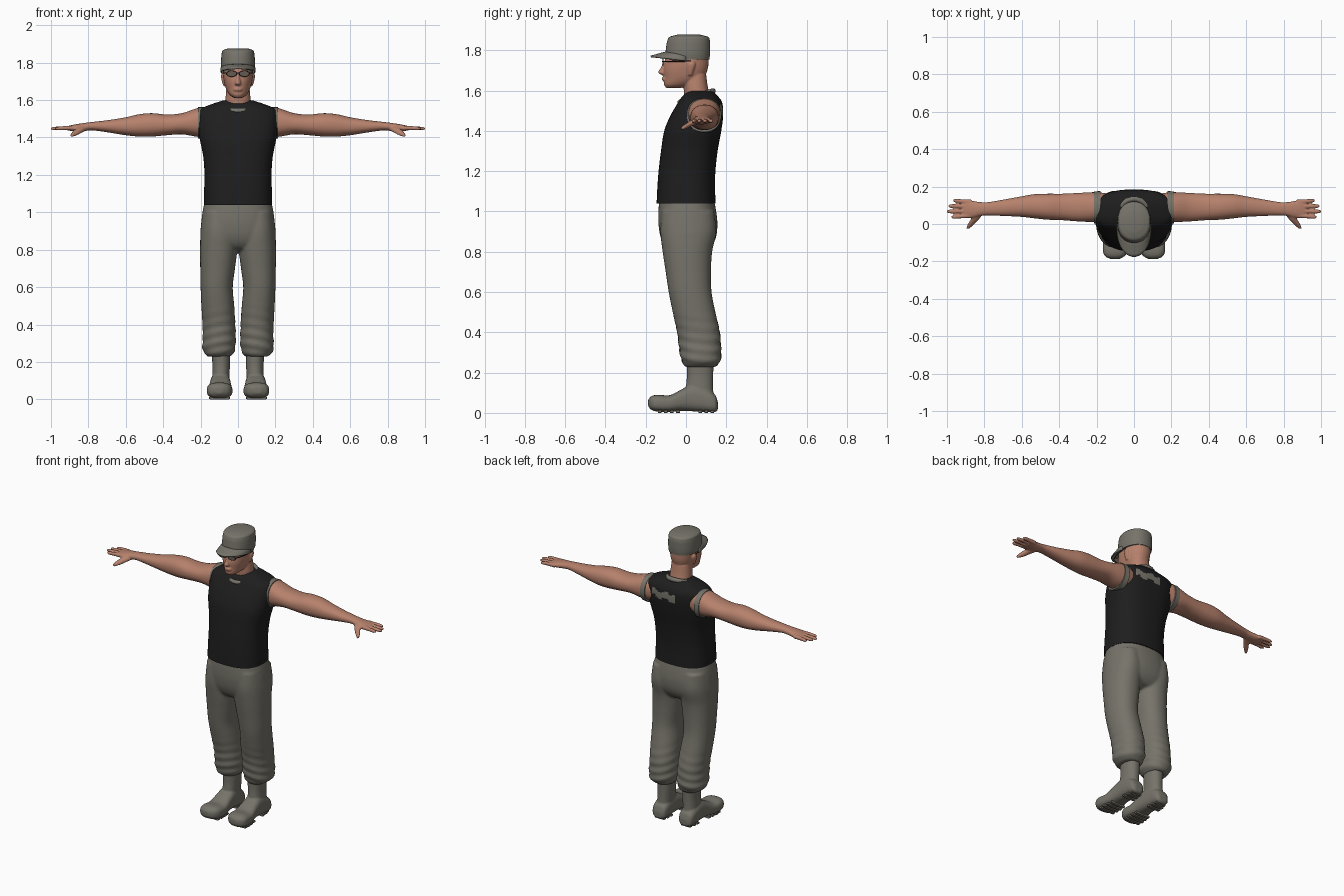
import bpy, bmesh, math


def material(name, r, g, b):
    m = bpy.data.materials.new(name)
    m.diffuse_color = (r, g, b, 1)
    return m


SKIN = material("skin", 0.47, 0.22, 0.15)
CLOTH = material("grey cloth", 0.18, 0.172, 0.142)
BLACK = material("black shirt", 0.013, 0.013, 0.013)
FRAME = material("dark frame", 0.02, 0.018, 0.016)
LENS = material("lens", 0.13, 0.10, 0.085)


def loft(bm, stations, axis=2, n=32, p=2.2, sub=6, side=1, wob=0):
    """Skin rounded rings along an axis; station = (t, a0, a1, b0, b1)."""
    S = sorted(stations)
    tan = []
    for i in range(len(S)):
        lo, hi = S[max(i - 1, 0)], S[min(i + 1, len(S) - 1)]
        tan.append([(hi[k] - lo[k]) / (hi[0] - lo[0]) for k in range(5)])
    rows = []
    for i in range(len(S) - 1):
        h = S[i + 1][0] - S[i][0]
        for j in range(sub + (i == len(S) - 2)):
            u = j / sub
            row = [S[i][0] + u * h]
            for k in range(1, 5):
                row.append((2*u**3 - 3*u**2 + 1) * S[i][k] + (u**3 - 2*u**2 + u) * h * tan[i][k]
                           + (3*u**2 - 2*u**3) * S[i + 1][k] + (u**3 - u**2) * h * tan[i + 1][k])
            rows.append(row)
    rings = []
    for t, a0, a1, b0, b1 in rows:
        ring = []
        for q in range(n):
            w = 2 * math.pi * q / n
            c, s = math.cos(w), math.sin(w)
            f = 1 + wob * max(0, min(1, (0.52 - t) / 0.2)) * math.sin(t * 115 + 2.5 * math.sin(w + 1) + side)
            a = (a0 + a1) / 2 + f * (a1 - a0) / 2 * math.copysign(abs(c) ** (2 / p), c)
            b = (b0 + b1) / 2 + f * (b1 - b0) / 2 * math.copysign(abs(s) ** (2 / p), s)
            co = {0: (t, a, b), 1: (a, t, b), 2: (a, b, t)}[axis]
            ring.append(bm.verts.new((co[0] * side, co[1], co[2])))
        rings.append(ring)
    faces = [bm.faces.new(rings[0]), bm.faces.new(rings[-1])]
    for r0, r1 in zip(rings, rings[1:]):
        for q in range(n):
            faces.append(bm.faces.new((r0[q], r0[(q + 1) % n], r1[(q + 1) % n], r1[q])))
    bmesh.ops.recalc_face_normals(bm, faces=faces)


def finish(name, bm, mats, voxel=0, smooth=0, mirror=False):
    """Make the object; voxel fuses overlapping shells into one skin."""
    me = bpy.data.meshes.new(name)
    bm.to_mesh(me)
    bm.free()
    ob = bpy.data.objects.new(name, me)
    bpy.context.collection.objects.link(ob)
    for m in mats:
        me.materials.append(m)
    bpy.ops.object.select_all(action='DESELECT')
    ob.select_set(True)
    bpy.context.view_layer.objects.active = ob
    bpy.ops.object.shade_smooth_by_angle(angle=math.radians(50))
    if voxel:
        ob.modifiers.clear()
        r = ob.modifiers.new("fuse", 'REMESH')
        r.mode, r.voxel_size, r.use_smooth_shade = 'VOXEL', voxel, True
        s = ob.modifiers.new("soften", 'SMOOTH')
        s.factor, s.iterations = 0.5, smooth
    if mirror:
        ob.modifiers.new("mirror", 'MIRROR')
    return ob


def sym(rows):
    return [(t, -x, x, y0, y1) for t, x, y0, y1 in rows]


# Head, jaw, nose, lips, ears and neck
bm = bmesh.new()
loft(bm, sym([(1.50, .08, 0, .125), (1.57, .07, -.008, .118), (1.62, .066, -.012, .108), (1.68, .06, -.01, .1)]))
loft(bm, sym([(1.612, .022, -.098, -.03), (1.628, .045, -.109, .03), (1.66, .064, -.109, .085), (1.70, .075, -.112, .106),
              (1.74, .08, -.106, .112), (1.79, .08, -.095, .11), (1.83, .05, -.06, .08)]))
loft(bm, sym([(1.676, .013, -.116, -.08), (1.688, .017, -.139, -.08), (1.71, .012, -.127, -.08), (1.745, .009, -.112, -.08)]), n=16)
loft(bm, sym([(1.645, .012, -.112, -.08), (1.652, .026, -.119, -.08), (1.664, .022, -.119, -.08), (1.67, .01, -.111, -.08)]), n=16)
for s in (1, -1):
    loft(bm, [(1.675, .066, .078, .01, .03), (1.70, .066, .086, .008, .038), (1.73, .066, .091, .008, .047),
              (1.745, .066, .086, .015, .04)], n=16, side=s)
finish("head", bm, [SKIN], .0045, 2)

# Arm with palm, fingers and thumb
bm = bmesh.new()
loft(bm, [(.12, .03, .16, 1.42, 1.55), (.2, .012, .17, 1.403, 1.56), (.3, .014, .166, 1.417, 1.53), (.38, .02, .162, 1.412, 1.523),
          (.46, .023, .162, 1.405, 1.53), (.53, .03, .16, 1.405, 1.524), (.6, .038, .148, 1.412, 1.508), (.7, .043, .13, 1.428, 1.492),
          (.78, .046, .117, 1.438, 1.483), (.82, .043, .117, 1.435, 1.478), (.86, .033, .123, 1.432, 1.472),
          (.9, .034, .128, 1.436, 1.464), (.915, .042, .12, 1.44, 1.46)], axis=0)
for y, dy, tip in ((.119, .006, .965), (.094, .002, .99), (.069, -.002, .998), (.044, -.006, .975)):
    m, e = y + dy / 2, y + dy
    loft(bm, [(.87, y - .012, y + .012, 1.438, 1.464), (.93, m - .011, m + .011, 1.439, 1.461),
              (tip - .012, e - .01, e + .01, 1.439, 1.457), (tip + .002, e - .005, e + .005, 1.443, 1.453)], axis=0, n=14)
loft(bm, [(.065, .80, .86, 1.435, 1.468), (.03, .825, .87, 1.424, 1.455), (0, .853, .888, 1.41, 1.436),
          (-.024, .88, .897, 1.403, 1.419)], axis=1, n=16)
finish("arm", bm, [SKIN], .0045, 2, True)

# Sleeveless shirt, with the worn patch on the upper back
bm = bmesh.new()
loft(bm, sym([(1.04, .183, -.146, .147), (1.12, .181, -.142, .144), (1.2, .179, -.136, .146), (1.3, .186, -.124, .157),
              (1.4, .206, -.108, .175), (1.47, .213, -.08, .184), (1.53, .213, -.046, .182), (1.555, .196, -.03, .172),
              (1.575, .15, -.015, .155), (1.597, .085, .012, .135)]), n=80, p=2.5, sub=8)
for f in bm.faces:
    x, y, z = f.calc_center_median()
    jag = .012 * math.sin(x * 70)
    if y > .1 and -.05 < x < .13 and 1.478 + jag < z < 1.522 + jag / 2:
        f.material_index = 1
finish("shirt", bm, [BLACK, CLOTH])

# Undershirt edge at the neck and armholes
bpy.ops.mesh.primitive_torus_add(location=(0, .052, 1.569), rotation=(math.radians(19), 0, 0), major_segments=48,
                                 minor_segments=12, major_radius=.08, minor_radius=.013)
collar = bpy.context.object
collar.name = "collar"
collar.scale = (1, 1.08, 1.1)
collar.data.materials.append(CLOTH)
bpy.ops.object.shade_smooth()
bm = bmesh.new()
loft(bm, [(.18, 0, .176, 1.39, 1.562), (.213, .004, .174, 1.394, 1.562)], axis=0)
finish("armhole_trim", bm, [CLOTH], mirror=True)

# Trousers: hips and two legs with bunched cuffs
bm = bmesh.new()
loft(bm, sym([(1.06, .178, -.132, .138), (1.0, .19, -.137, .15), (.93, .198, -.136, .156), (.86, .2, -.122, .145),
              (.81, .17, -.09, .11), (.795, .12, -.05, .07)]), n=48, p=2.4)
for s in (1, -1):
    loft(bm, [(1.0, .02, .188, -.12, .14), (.9, .002, .2, -.127, .15), (.8, .004, .203, -.116, .13), (.7, .016, .202, -.101, .124),
              (.6, .028, .2, -.086, .127), (.5, .02, .196, -.066, .146), (.4, .014, .19, -.044, .168), (.33, .012, .189, -.035, .173),
              (.275, .014, .19, -.026, .174), (.245, .025, .18, -.015, .163), (.228, .04, .16, 0, .145)], n=40, side=s, wob=.035)
finish("trousers", bm, [CLOTH], .008, 4)

# Boots
bm = bmesh.new()
loft(bm, [(.03, .05, .14, .01, .14), (.12, .046, .138, .0, .135), (.18, .043, .137, .004, .135), (.27, .04, .142, .002, .138)])
loft(bm, [(.158, .068, .122, .015, .055), (.145, .05, .142, .004, .09), (.08, .043, .148, .005, .13), (.03, .04, .149, .008, .14),
          (-.02, .036, .153, .01, .118), (-.08, .03, .163, .005, .088), (-.14, .032, .167, .006, .09), (-.172, .05, .155, .015, .083),
          (-.188, .08, .125, .032, .066)], axis=1, p=2.7)
finish("boot", bm, [CLOTH], .006, 3, True)

# Sole treads
bm = bmesh.new()
for y, x0, x1 in ((.13, .06, .13), (.1, .055, .138), (.07, .053, .14), (-.04, .045, .148), (-.07, .042, .153),
                  (-.1, .042, .156), (-.13, .045, .153)):
    loft(bm, [(y - .009, x0, x1, 0, .014), (y + .009, x0, x1, 0, .014)], axis=1, n=16, p=8, sub=1)
finish("sole_tread", bm, [CLOTH], mirror=True)

# Cap crown
bm = bmesh.new()
loft(bm, sym([(1.754, .088, -.1, .116), (1.78, .091, -.102, .119), (1.82, .09, -.098, .12), (1.85, .087, -.092, .118),
              (1.867, .08, -.08, .108), (1.877, .05, -.045, .07)]), n=48, p=2.2)
finish("cap_crown", bm, [CLOTH])

# Cap brim, a curved sheet
bm = bmesh.new()
grid = []
for i in range(25):
    u = i / 12 - 1
    c = max(math.cos(u * math.pi / 2), 0)
    grid.append([bm.verts.new((.09 * math.sin(u * math.pi / 2), -.095 * c - .08 * v / 5 * c ** .6,
                               1.791 - .022 * v / 5 - .022 * u * u)) for v in range(6)])
for g, h in zip(grid, grid[1:]):
    for j in range(5):
        bm.faces.new((g[j], g[j + 1], h[j + 1], h[j]))
brim = finish("cap_brim", bm, [CLOTH])
sol = brim.modifiers.new("thickness", 'SOLIDIFY')
sol.thickness, sol.offset = .008, 0

# Glasses: rims, lenses, temples and bridge
for s, side in ((1, "left"), (-1, "right")):
    bpy.ops.mesh.primitive_torus_add(location=(s * .034, -.114, 1.741), rotation=(math.pi / 2, 0, 0), major_segments=32,
                                     minor_segments=8, major_radius=.027, minor_radius=.0025)
    rim = bpy.context.object
    rim.name = side + "_glasses_rim"
    rim.scale = (1, .58, 1)
    rim.data.materials.append(FRAME)
    bpy.ops.object.shade_smooth()
bm = bmesh.new()
loft(bm, [(-.1155, .008, .06, 1.726, 1.756), (-.1125, .008, .06, 1.726, 1.756)], axis=1, sub=1)
finish("lens", bm, [LENS], mirror=True)
bm = bmesh.new()
loft(bm, [(-.114, .058, .063, 1.741, 1.747), (-.06, .078, .082, 1.742, 1.748), (.025, .086, .09, 1.743, 1.748)], axis=1, n=10)
loft(bm, [(0, -.119, -.114, 1.742, 1.747), (.01, -.117, -.112, 1.741, 1.746)], axis=0, n=10)
finish("glasses_temple", bm, [FRAME], mirror=True)
